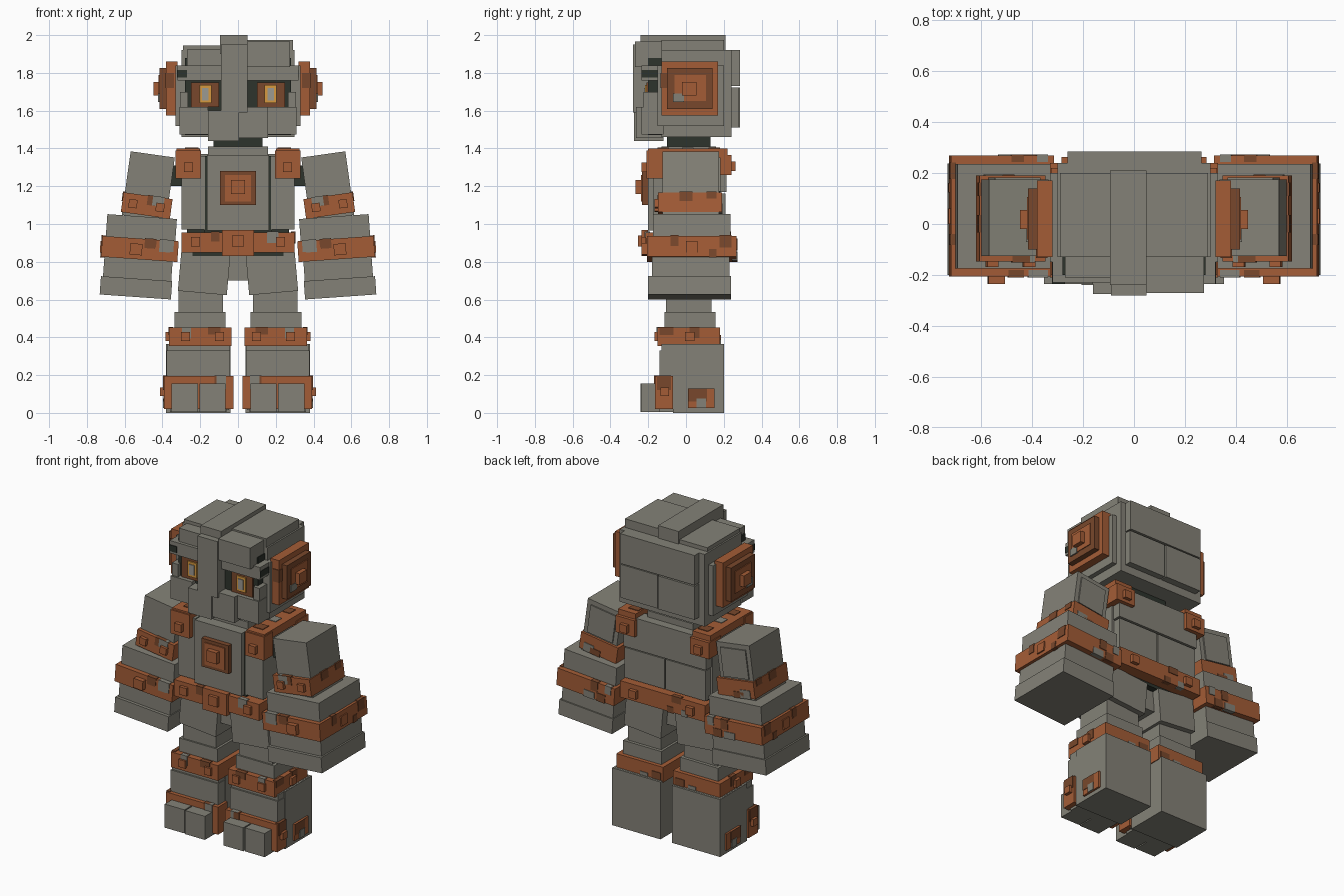
import bpy, bmesh, math, random
from mathutils import Vector

cube = bpy.data.objects.get("Cube")
if cube:
    bpy.data.objects.remove(cube, do_unlink=True)
random.seed(4)


def material(name, rgb):
    m = bpy.data.materials.new(name)
    m.use_nodes = True
    m.diffuse_color = (*rgb, 1)
    node = m.node_tree.nodes["Principled BSDF"]
    node.inputs["Base Color"].default_value = (*rgb, 1)
    node.inputs["Roughness"].default_value = 0.9
    return m


STONE = material("stone grey", (0.23, 0.222, 0.185))
COPPER = material("rust orange", (0.37, 0.108, 0.037))
BROWN = material("rust brown", (0.19, 0.064, 0.025))
DARK = material("dark green black", (0.026, 0.033, 0.025))
YELLOW = material("eye yellow", (0.68, 0.32, 0.05))
PALE = material("eye pale", (0.33, 0.32, 0.29))


def box(name, x, y, z, mat, pivot=(0, 0), deg=0):
    """Box from ranges, turned about the y axis through pivot (x, z)."""
    c, s = math.cos(math.radians(deg)), math.sin(math.radians(deg))
    bm = bmesh.new()
    bmesh.ops.create_cube(bm, size=1)
    for v in bm.verts:
        u, w, h = [r[0] if k < 0 else r[1] for r, k in zip((x, y, z), v.co)]
        v.co = Vector((pivot[0] + u * c - h * s, w, pivot[1] + u * s + h * c))
    mesh = bpy.data.meshes.new(name)
    bm.to_mesh(mesh)
    bm.free()
    mesh.materials.append(mat)
    ob = bpy.data.objects.new(name, mesh)
    bpy.context.collection.objects.link(ob)
    return ob


def pair(name, x, y, z, mat, pivot=(0, 0), deg=0):
    """The same box on the left and, mirrored, on the right."""
    box("left_" + name, x, y, z, mat, pivot, deg)
    box("right_" + name, (-x[1], -x[0]), y, z, mat, (-pivot[0], pivot[1]), -deg)


def weather(name, x, y, z, count, pivot=(0, 0), deg=0, make=pair):
    """Thin worn patches around a metal band."""
    t = 0.004
    for i in range(count):
        mat = (BROWN, STONE, BROWN)[i % 3]
        w = random.uniform(0.035, 0.075)
        h = (z[1] - z[0]) * random.uniform(0.3, 0.6)
        pz = (z[1] - h, z[1] + t) if i % 4 else (z[0] - t, z[0] + h)
        if i % 3 == 2:
            a = random.uniform(y[0] + 0.01, y[1] - w - 0.01)
            make(f"{name}_patch_{i}", (x[1] - 0.02, x[1] + t), (a, a + w), pz, mat, pivot, deg)
        else:
            a = random.uniform(x[0] + 0.01, x[1] - w - 0.01)
            py = (y[0] - t, y[0] + 0.025) if i % 2 else (y[1] - 0.025, y[1] + t)
            make(f"{name}_patch_{i}", (a, a + w), py, pz, mat, pivot, deg)


# Head shell
box("head_core", (-0.28, 0.28), (-0.2, 0.22), (1.47, 1.88), DARK)
box("head_skull", (-0.3, 0.3), (-0.13, 0.24), (1.46, 1.92), STONE)
box("head_crest", (-0.095, 0.05), (-0.24, 0.21), (1.9, 2.0), STONE)
box("nose_ridge", (-0.09, 0.05), (-0.28, -0.1), (1.59, 1.95), STONE)
box("left_head_top", (0.05, 0.29), (-0.13, 0.2), (1.9, 1.975), STONE)
box("right_head_top", (-0.29, -0.095), (-0.13, 0.2), (1.9, 1.945), STONE)
box("left_forehead", (0.05, 0.275), (-0.27, -0.12), (1.83, 1.965), STONE)
box("right_forehead", (-0.27, -0.09), (-0.21, -0.12), (1.83, 1.925), STONE)
box("left_brow", (0.05, 0.32), (-0.235, -0.12), (1.76, 1.84), STONE)
box("right_brow", (-0.32, -0.09), (-0.23, -0.12), (1.76, 1.84), STONE)
pair("head_side", (0.28, 0.33), (-0.15, 0.2), (1.52, 1.84), STONE)
pair("temple_gap", (0.27, 0.322), (-0.235, -0.15), (1.775, 1.815), DARK)

# Jaw and cheeks
pair("cheek", (0.16, 0.31), (-0.235, -0.12), (1.475, 1.62), STONE)
pair("cheek_post", (0.265, 0.308), (-0.225, -0.12), (1.6, 1.7), STONE)
box("left_chin", (0.005, 0.16), (-0.265, -0.12), (1.455, 1.62), STONE)
box("right_chin", (-0.16, 0.005), (-0.275, -0.12), (1.44, 1.6), STONE)

# Eyes
pair("eye_socket", (0.1, 0.25), (-0.209, -0.2), (1.62, 1.75), BROWN)
pair("eye_rim", (0.14, 0.205), (-0.217, -0.209), (1.64, 1.735), YELLOW)
pair("eye_pupil", (0.155, 0.19), (-0.222, -0.217), (1.655, 1.72), PALE)

# Back of the head
box("head_back_upper", (-0.26, 0.265), (0.23, 0.285), (1.73, 1.92), STONE)
box("head_back_lower_left", (0.005, 0.265), (0.23, 0.28), (1.51, 1.722), STONE)
box("head_back_lower_right", (-0.26, -0.003), (0.23, 0.285), (1.51, 1.722), STONE)

# Stepped ear discs
pair("ear_plate", (0.32, 0.38), (-0.13, 0.17), (1.575, 1.86), COPPER)
pair("ear_step", (0.38, 0.415), (-0.1, 0.14), (1.61, 1.825), BROWN)
pair("ear_face", (0.41, 0.42), (-0.06, 0.105), (1.65, 1.79), COPPER)
pair("ear_bolt", (0.42, 0.448), (-0.02, 0.055), (1.68, 1.752), COPPER)
pair("ear_patch", (0.38, 0.423), (-0.07, -0.01), (1.645, 1.69), STONE)
pair("ear_spot", (0.34, 0.384), (-0.134, -0.08), (1.72, 1.8), BROWN)

# Neck and torso
box("neck", (-0.13, 0.13), (-0.1, 0.13), (1.36, 1.48), DARK)
box("collar", (-0.16, 0.16), (-0.13, 0.16), (1.32, 1.41), STONE)
box("torso_core", (-0.27, 0.27), (-0.13, 0.17), (0.9, 1.35), DARK)
box("chest_backing", (-0.18, 0.18), (-0.17, -0.1), (0.95, 1.36), DARK)
box("chest_plate", (-0.165, 0.165), (-0.2, -0.1), (0.965, 1.365), STONE)
pair("chest_side", (0.175, 0.3), (-0.175, 0.16), (0.97, 1.36), STONE)
pair("shoulder_joint", (0.28, 0.37), (-0.07, 0.1), (1.2, 1.31), DARK)
box("upper_back_plate", (-0.29, 0.29), (0.13, 0.215), (1.17, 1.37), STONE)
pair("lower_back_plate", (0.004, 0.285), (0.13, 0.21), (0.97, 1.162), STONE)

# Chest emblem
box("emblem_frame", (-0.095, 0.095), (-0.232, -0.19), (1.1, 1.28), BROWN)
box("emblem_face", (-0.07, 0.07), (-0.238, -0.23), (1.12, 1.26), COPPER)
box("emblem_bolt", (-0.036, 0.036), (-0.268, -0.235), (1.16, 1.232), COPPER)

# Shoulder straps over the torso
pair("strap_front", (0.195, 0.33), (-0.21, -0.12), (1.24, 1.39), COPPER)
pair("strap_top", (0.2, 0.325), (-0.2, 0.22), (1.35, 1.4), COPPER)
pair("strap_back", (0.195, 0.33), (0.12, 0.24), (1.26, 1.365), COPPER)
pair("strap_front_bolt", (0.237, 0.285), (-0.235, -0.2), (1.275, 1.325), COPPER)
pair("strap_back_bolt", (0.235, 0.285), (0.23, 0.262), (1.28, 1.33), COPPER)
for i, (y0, mat) in enumerate(((-0.15, BROWN), (-0.02, STONE), (0.12, BROWN))):
    pair(f"strap_patch_{i}", (0.21, 0.28), (y0, y0 + 0.06), (1.39, 1.404), mat)

# Belt
belt = (-0.3, 0.3), (-0.215, 0.235), (0.85, 0.955)
box("belt", *belt, COPPER)
box("belt_buckle", (-0.085, 0.085), (-0.235, -0.2), (0.83, 0.968), COPPER)
box("belt_buckle_bolt", (-0.032, 0.032), (-0.255, -0.23), (0.88, 0.94), COPPER)
pair("belt_front_bolt", (0.2, 0.25), (-0.235, -0.21), (0.88, 0.93), COPPER)
pair("belt_back_bolt", (0.175, 0.225), (0.23, 0.258), (0.875, 0.925), COPPER)
weather("belt", *belt, 8, make=box)
box("pelvis", (-0.24, 0.24), (-0.14, 0.16), (0.83, 0.87), DARK)
box("hip_block", (-0.09, 0.09), (-0.1, 0.12), (0.7, 0.85), STONE)

# Upper arms, in the tilted frame of the arm
up = dict(pivot=(0.475, 1.2), deg=8)
pair("upper_arm", (-0.118, 0.118), (-0.125, 0.175), (-0.17, 0.17), STONE, **up)
pair("upper_arm_back_panel", (-0.09, 0.09), (0.17, 0.183), (-0.04, 0.14), STONE, **up)
cuff = (-0.137, 0.125), (-0.147, 0.19), (-0.155, -0.05)
pair("upper_arm_band", *cuff, COPPER, **up)
for i, u in enumerate((-0.1, 0.045)):
    pair(f"upper_arm_bolt_{i}", (u, u + 0.045), (-0.168, -0.14), (-0.125, -0.08), COPPER, **up)
weather("upper_arm_band", *cuff, 6, **up)

# Forearms and hands
low = dict(pivot=(0.525, 0.825), deg=4)
pair("forearm", (-0.187, 0.182), (-0.175, 0.235), (0.08, 0.215), STONE, **low)
pair("wrist", (-0.18, 0.182), (-0.18, 0.23), (-0.13, 0.02), STONE, **low)
pair("hand", (-0.185, 0.193), (-0.2, 0.238), (-0.212, -0.115), STONE, **low)
cuff = (-0.205, 0.2), (-0.206, 0.268), (-0.012, 0.098)
pair("forearm_band", *cuff, COPPER, **low)
pair("forearm_bolt", (-0.015, 0.05), (-0.236, -0.2), (0.01, 0.07), COPPER, **low)
pair("forearm_side_bolt", (0.19, 0.208), (0.0, 0.06), (0.01, 0.07), COPPER, **low)
weather("forearm_band", *cuff, 12, **low)

# Legs
pair("thigh", (-0.135, 0.125), (-0.14, 0.17), (-0.1, 0.11), STONE, pivot=(0.185, 0.735), deg=5)
pair("thigh_lower", (0.08, 0.315), (-0.105, 0.135), (0.53, 0.66), STONE)
pair("knee", (0.065, 0.335), (-0.115, 0.155), (0.43, 0.535), STONE)
cuff = (0.035, 0.365), (-0.152, 0.18), (0.355, 0.452)
pair("knee_band", *cuff, COPPER)
for i, x0 in enumerate((0.075, 0.255)):
    pair(f"knee_bolt_{i}", (x0, x0 + 0.047), (-0.168, -0.14), (0.38, 0.428), COPPER)
pair("knee_side_bolt", (0.36, 0.385), (-0.005, 0.045), (0.38, 0.428), COPPER)
weather("knee_band", *cuff, 6)

# Boots
pair("shin", (0.042, 0.378), (-0.14, 0.19), (0.19, 0.33), STONE)
pair("shin_top", (0.046, 0.374), (-0.13, 0.19), (0.32, 0.366), STONE)
pair("heel", (0.04, 0.38), (-0.07, 0.2), (0.0, 0.365), STONE)
pair("foot", (0.06, 0.36), (-0.14, 0.0), (0.005, 0.2), STONE)
cuff = (0.025, 0.392), (-0.165, -0.07), (0.02, 0.195)
pair("ankle_band", *cuff, COPPER)
pair("ankle_bolt", (0.39, 0.412), (-0.135, -0.09), (0.09, 0.135), COPPER)
weather("ankle_band", *cuff, 6)
pair("inner_toe", (0.065, 0.205), (-0.24, -0.1), (0.005, 0.155), STONE)
pair("outer_toe", (0.213, 0.352), (-0.235, -0.1), (0.005, 0.155), STONE)

# Heel plates
pair("heel_plate", (0.37, 0.392), (0.01, 0.15), (0.025, 0.13), COPPER)
pair("heel_plate_arch", (0.39, 0.395), (0.01, 0.11), (0.06, 0.13), BROWN)
pair("heel_plate_gap", (0.39, 0.398), (0.055, 0.105), (0.025, 0.075), STONE)
